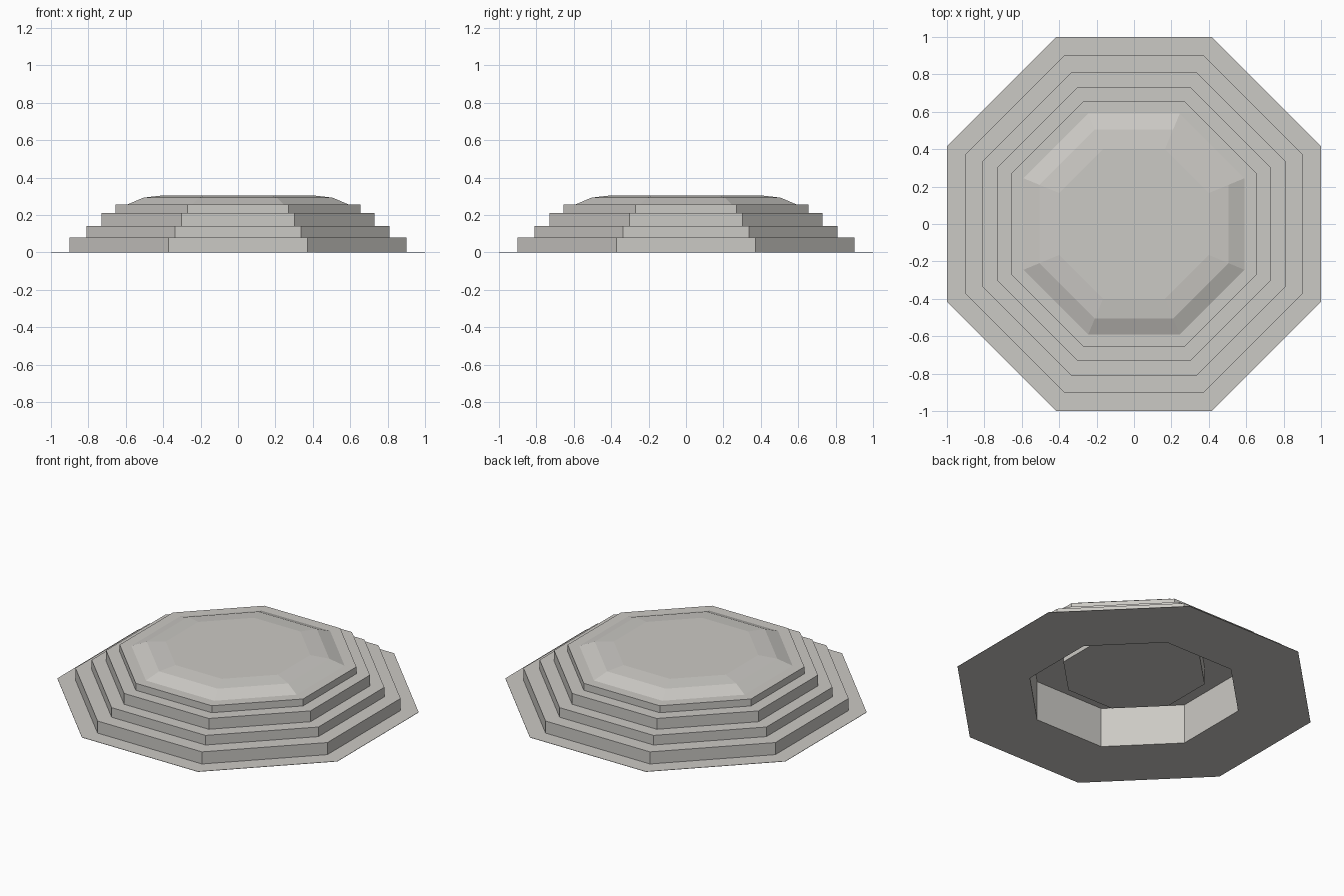
import bpy, bmesh, math

if "Cube" in bpy.data.objects:
    bpy.data.objects.remove(bpy.data.objects["Cube"])

SIDES = 8
K = 1 / math.cos(math.pi / SIDES)      # flat-to-flat half width -> corner radius

stone = bpy.data.materials.new("pale_stone")
stone.diffuse_color = (0.60, 0.585, 0.555, 1)
stone.use_nodes = True
stone.node_tree.nodes["Principled BSDF"].inputs["Base Color"].default_value = stone.diffuse_color


def lathe(name, profile, closed=False, cap_start=False, cap_end=False):
    """Spin (half width, z) points into an octagonal, flat-shaded part."""
    bm = bmesh.new()
    rings = []
    for r, z in profile:
        ring = []
        for i in range(SIDES):
            a = (i + 0.5) * 2 * math.pi / SIDES
            ring.append(bm.verts.new((r * K * math.cos(a), r * K * math.sin(a), z)))
        rings.append(ring)
    pairs = list(zip(rings, rings[1:]))
    if closed:
        pairs.append((rings[-1], rings[0]))
    for lo, hi in pairs:
        for i in range(SIDES):
            j = (i + 1) % SIDES
            bm.faces.new((lo[i], lo[j], hi[j], hi[i]))
    if cap_start:
        bm.faces.new(rings[0][::-1])
    if cap_end:
        bm.faces.new(rings[-1])
    bmesh.ops.recalc_face_normals(bm, faces=bm.faces)
    mesh = bpy.data.meshes.new(name)
    bm.to_mesh(mesh)
    bm.free()
    mesh.materials.append(stone)
    obj = bpy.data.objects.new(name, mesh)
    bpy.context.collection.objects.link(obj)
    return obj


HOLE = 0.59       # recess under the platform
PLUG = 0.40       # block hanging inside the recess
TOP = 0.257

# Thin ground apron and four steps, wrapped around the underside recess
profile = [(HOLE, 0), (1.0, 0), (1.0, 0.002)]
z = 0.002
for width, top in [(0.90, 0.08), (0.81, 0.142), (0.73, 0.212), (0.655, TOP)]:
    profile += [(width, z), (width, top)]
    z = top
profile.append((HOLE, TOP))
lathe("stepped_base", profile, closed=True)

# Shallow faceted crown, with the central block reaching down into the recess
lathe("crown_and_plug",
      [(PLUG, 0.145), (PLUG, TOP), (HOLE, TOP), (0.505, 0.293), (PLUG, 0.305)],
      cap_start=True, cap_end=True)
